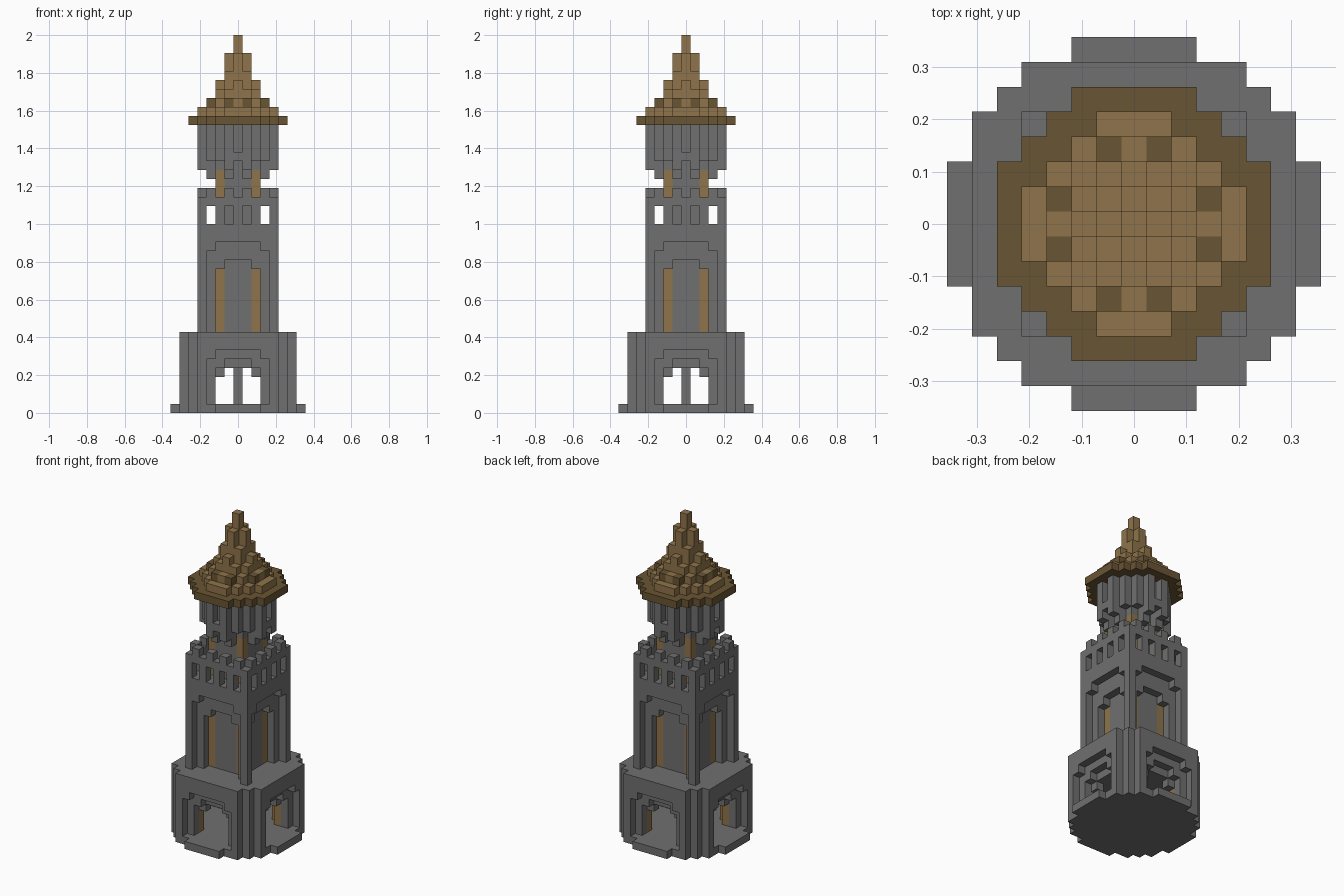
import bpy, bmesh
from mathutils import Vector

cube = bpy.data.objects.get("Cube")
if cube:
    bpy.data.objects.remove(cube)

U = 2 / 42          # edge of one block
STONE, WOOD, DARK = 0, 1, 2


def material(name, rgb):
    m = bpy.data.materials.new(name)
    m.use_nodes = True
    m.diffuse_color = (*rgb, 1)
    bsdf = m.node_tree.nodes["Principled BSDF"]
    bsdf.inputs["Base Color"].default_value = (*rgb, 1)
    bsdf.inputs["Roughness"].default_value = 0.9
    return m


materials = [material("grey stone", (0.162, 0.162, 0.162)),
             material("light wood", (0.275, 0.175, 0.07)),
             material("dark wood", (0.141, 0.089, 0.033))]

blocks = {}         # (x, y, z) -> (part, material index)


def turns(x, y):
    """The four quarter turns of a plan position."""
    return (x, y), (-y, x), (-x, -y), (y, -x)


def fill(part, mat, xs, ys, z0, z1):
    """Fill a box of blocks on all four sides; part None carves it away."""
    for x in range(xs[0], xs[1] + 1):
        for y in range(ys[0], ys[1] + 1):
            for px, py in turns(x, y):
                for z in range(z0, z1):
                    if part is None:
                        blocks.pop((px, py, z), None)
                    else:
                        blocks[px, py, z] = (part, mat)


def square(part, mat, r, z0, z1):
    fill(part, mat, (-r, r), (-r, r), z0, z1)


def disc(part, mat, r2, z0, z1, limit=9):
    """Fill a stepped round slab."""
    for x in range(-limit, limit + 1):
        for y in range(-limit, limit + 1):
            if x * x + y * y <= r2 and max(abs(x), abs(y)) <= limit:
                for z in range(z0, z1):
                    blocks[x, y, z] = (part, mat)


def arch(depth, half, side_top, bottom):
    """Carve a stepped arch, one block deep, into each side."""
    fill(None, 0, (-half, half), (-depth, -depth), bottom, side_top)
    fill(None, 0, (1 - half, half - 1), (-depth, -depth), side_top, side_top + 1)


# base: round plate, hollow lower storey with nested arches
disc("base_plate", STONE, 53, 0, 1)
disc("lower_storey", STONE, 53, 1, 9, limit=6)
square(None, STONE, 3, 1, 5)
arch(6, 3, 6, 1)
arch(5, 2, 5, 1)
arch(4, 2, 4, 1)
fill("centre_pillar", STONE, (0, 0), (0, 0), 1, 5)
for side in (-3, 3):
    fill("door_posts", WOOD, (side, side), (-4, -4), 1, 5)

# tall shaft with nested blind arches
square("shaft", STONE, 4, 9, 21)
arch(4, 3, 18, 9)
arch(3, 2, 16, 9)
square("core", STONE, 2, 9, 32)
fill("shaft_posts", WOOD, (2, 2), (2, 2), 9, 16)

# parapet with windows and merlons
fill("parapet", STONE, (-4, 4), (-4, -4), 21, 24)
for x in (-3, -1, 1, 3):
    fill(None, 0, (x, x), (-4, -4), 21, 23)
    fill("merlons", STONE, (x, x), (-4, -4), 24, 25)

# turret carried on corbels, with corner posts and slits
fill("turret_posts", WOOD, (2, 2), (2, 2), 21, 27)
fill("turret", STONE, (-2, 2), (-3, -3), 28, 32)
for x in (-1, 1):
    fill("corbels", STONE, (x, x), (-3, -3), 26, 28)
    fill("corbels", STONE, (x, x), (-4, -4), 27, 28)
    fill("turret", STONE, (x, x), (-4, -4), 28, 32)
fill("turret", STONE, (0, 0), (-4, -4), 28, 29)

# roof: dark eave, then stepped columns rising to the spire
disc("eave", DARK, 29, 32, 33)
disc("roof", WOOD, 17, 33, 34)
heights = {(2, 2): 35, (3, 0): 35, (2, 1): 36, (2, 0): 37,
           (1, 1): 38, (1, 0): 40, (0, 0): 42}
for (x, y), top in heights.items():
    for s in (-1, 1):
        fill("spire" if x < 2 else "roof", WOOD, (x, x), (s * y, s * y), 34, top)
for s in (-1, 1):
    fill("roof_vents", DARK, (3, 3), (s, s), 34, 35)

# turn each part's exposed block sides into one mesh
AXES = [Vector(v) for v in ((1, 0, 0), (0, 1, 0), (0, 0, 1))]


def build(part):
    bm = bmesh.new()
    corners = {}

    def vert(p):
        key = tuple(round(2 * c) for c in p)
        if key not in corners:
            corners[key] = bm.verts.new(p * U)
        return corners[key]

    for cell, (owner, mat) in blocks.items():
        if owner != part:
            continue
        centre = Vector(cell) + AXES[2] / 2
        for i in range(3):
            for s in (-1, 1):
                n = AXES[i] * s
                if tuple(int(a + b) for a, b in zip(cell, n)) in blocks:
                    continue
                a = AXES[(i + 1) % 3] / 2
                b = AXES[(i + 2) % 3] / 2 * s
                mid = centre + n / 2
                face = bm.faces.new([vert(mid + q) for q in
                                     (-a - b, a - b, a + b, b - a)])
                face.material_index = 0
    mesh = bpy.data.meshes.new(part)
    bm.to_mesh(mesh)
    bm.free()
    mesh.materials.append(materials[next(m for o, m in blocks.values() if o == part)])
    bpy.context.collection.objects.link(bpy.data.objects.new(part, mesh))


for part in sorted({owner for owner, _ in blocks.values()}):
    build(part)
